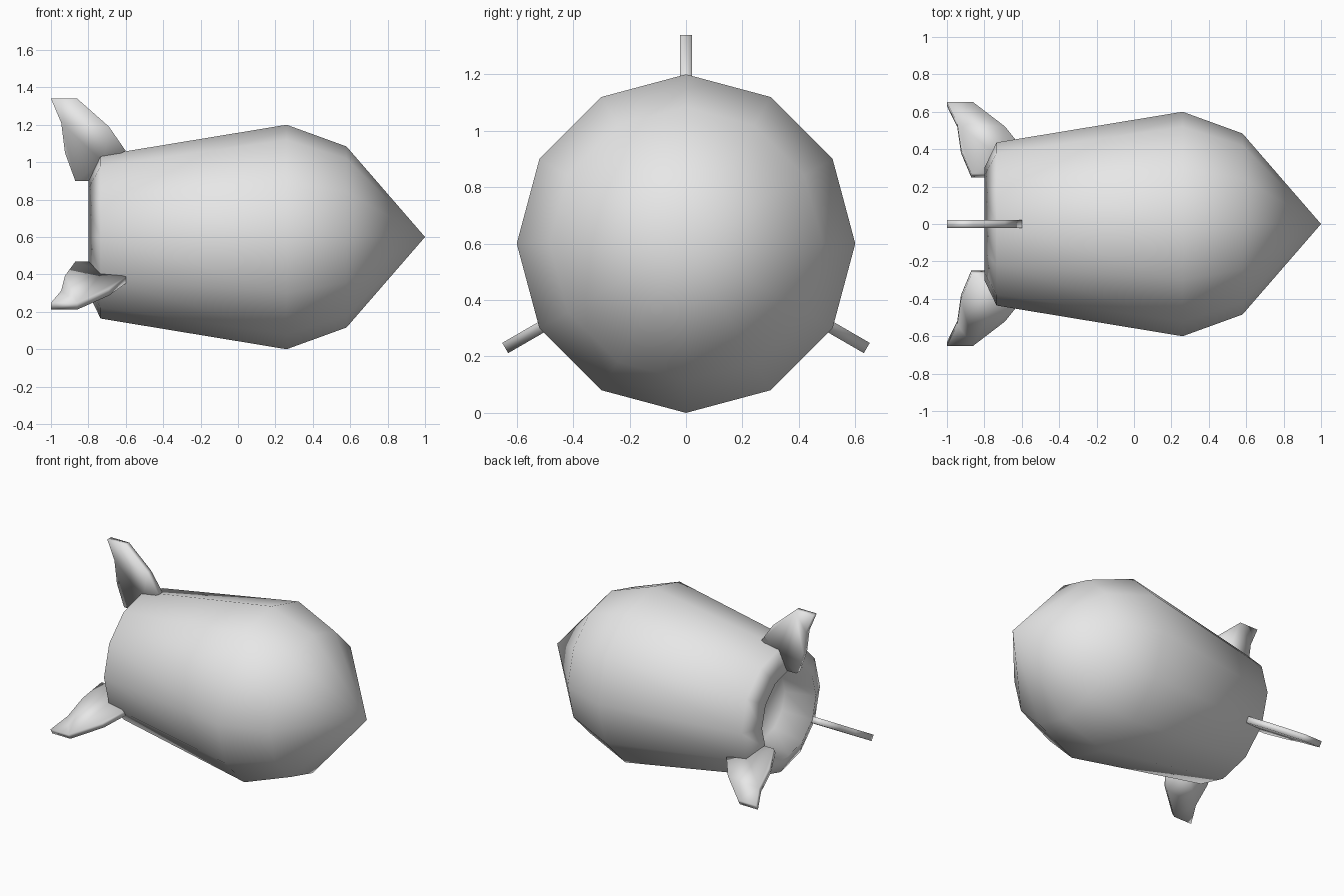
import bpy, bmesh
from math import sin, cos, pi, radians
from mathutils import Matrix

if "Cube" in bpy.data.objects:
    bpy.data.objects.remove(bpy.data.objects["Cube"], do_unlink=True)

grey = bpy.data.materials.new("light grey")
grey.use_nodes = True
colour = (0.8, 0.8, 0.8, 1)
grey.diffuse_color = colour
grey.node_tree.nodes["Principled BSDF"].inputs["Base Color"].default_value = colour

AXIS_Z = 0.6
SIDES = 12


def finish(name, bm):
    """Turn a bmesh into a smooth grey object."""
    bmesh.ops.recalc_face_normals(bm, faces=bm.faces)
    for f in bm.faces:
        f.smooth = True
    mesh = bpy.data.meshes.new(name)
    bm.to_mesh(mesh)
    bm.free()
    mesh.materials.append(grey)
    obj = bpy.data.objects.new(name, mesh)
    bpy.context.collection.objects.link(obj)
    return obj


def revolve(name, tip_x, profile, end_x):
    """Spin (x, radius) points about the long axis, closed by a point at each end."""
    bm = bmesh.new()
    rings = []
    for x, r in profile:
        angles = [2 * pi * i / SIDES for i in range(SIDES)]
        rings.append([bm.verts.new((x, r * sin(a), AXIS_Z + r * cos(a))) for a in angles])
    tip = bm.verts.new((tip_x, 0, AXIS_Z))
    end = bm.verts.new((end_x, 0, AXIS_Z))
    for i in range(SIDES):
        j = (i + 1) % SIDES
        bm.faces.new((tip, rings[0][i], rings[0][j]))
        for a, b in zip(rings, rings[1:]):
            bm.faces.new((a[i], b[i], b[j], a[j]))
        bm.faces.new((end, rings[-1][j], rings[-1][i]))
    return finish(name, bm)


def fin(name, outline, angle, half=0.021):
    """Extrude an (x, radius) outline into a plate and turn it about the long axis."""
    bm = bmesh.new()
    face = bm.faces.new([bm.verts.new((x, -half, r)) for x, r in outline])
    ext = bmesh.ops.extrude_face_region(bm, geom=[face])
    moved = [v for v in ext["geom"] if isinstance(v, bmesh.types.BMVert)]
    bmesh.ops.translate(bm, verts=moved, vec=(0, 2 * half, 0))
    turn = Matrix.Translation((0, 0, AXIS_Z)) @ Matrix.Rotation(angle, 4, "X")
    bmesh.ops.transform(bm, matrix=turn, verts=bm.verts)
    return finish(name, bm)


# Body: pointed nose, tapered hull, rounded tail rim and hollow exhaust
hull = [(0.58, 0.484), (0.26, 0.6), (-0.735, 0.436), (-0.8, 0.3), (-0.6, 0.24)]
revolve("rocket_body", 1.0, hull, -0.6)

# Three swept fins around the tail
fin_outline = [(-1, 0.74), (-0.86, 0.74), (-0.69, 0.59), (-0.6, 0.46),
               (-0.72, 0.4), (-0.8, 0.3), (-0.87, 0.3), (-0.925, 0.45), (-0.945, 0.61)]
for name, degrees in (("top_fin", 0), ("front_fin", 120), ("back_fin", 240)):
    fin(name, fin_outline, radians(degrees))
